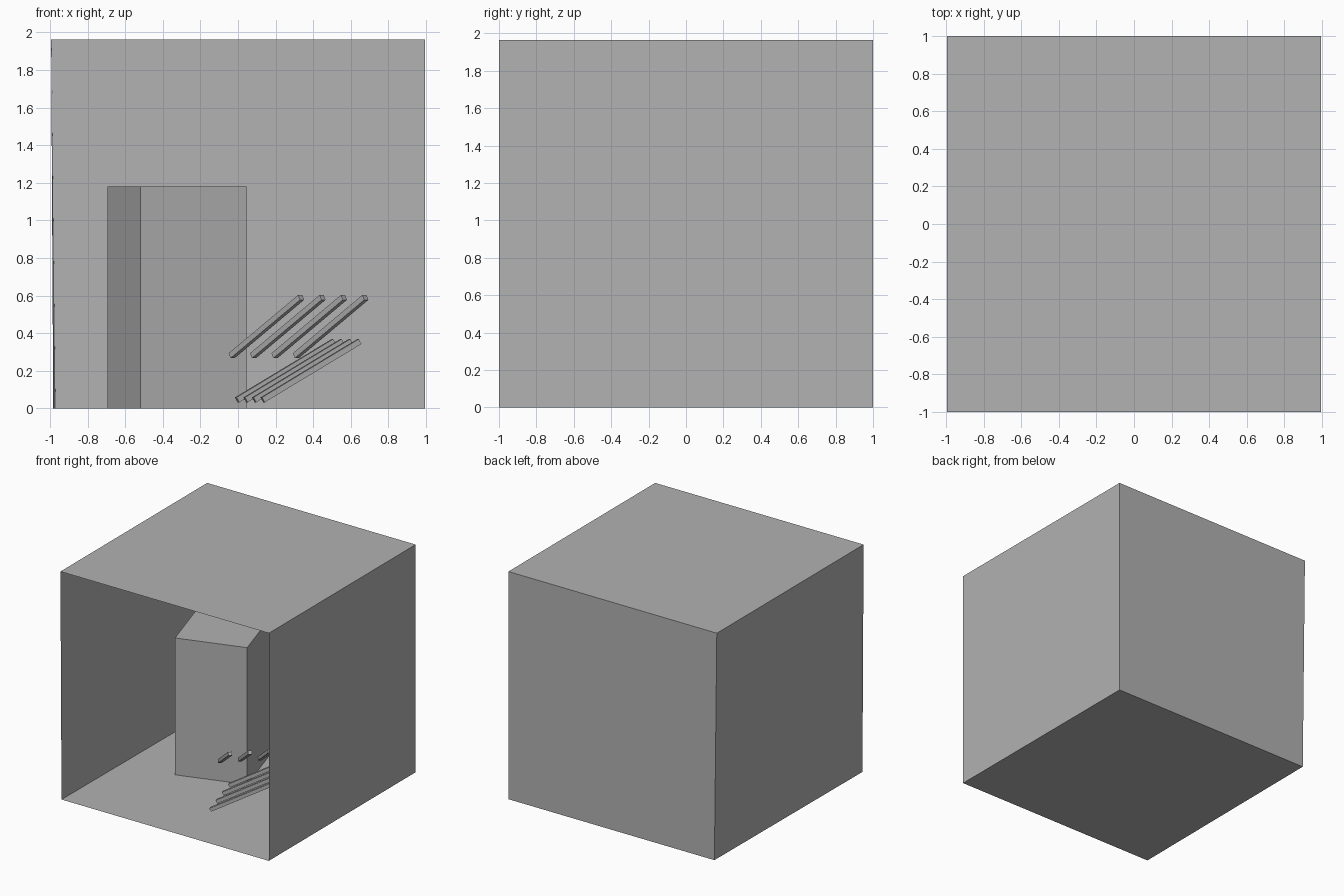
import bpy
from math import radians, sin, cos
from mathutils import Matrix, Vector

cube = bpy.data.objects.get("Cube")
if cube:
    bpy.data.objects.remove(cube, do_unlink=True)

# Single plain grey
grey = bpy.data.materials.new("plain_grey")
grey.use_nodes = True
colour = (0.445, 0.445, 0.445, 1)
grey.diffuse_color = colour
grey.node_tree.nodes["Principled BSDF"].inputs["Base Color"].default_value = colour


def add_mesh(name, verts, faces):
    mesh = bpy.data.meshes.new(name)
    mesh.from_pydata(verts, [], faces)
    mesh.materials.append(grey)
    obj = bpy.data.objects.new(name, mesh)
    bpy.context.collection.objects.link(obj)
    return obj


BOX_FACES = [(3, 2, 1, 0), (4, 5, 6, 7), (0, 1, 5, 4),
             (1, 2, 6, 5), (2, 3, 7, 6), (3, 0, 4, 7)]

# Room: thin walls, open at the front, left-hand wall leaning slightly
W, H = 0.994, 1.963
fl, fr = (-0.983, -1, 0), (W, -1, 0)
bl, br = (-0.971, 1, 0), (W, 1, 0)
tfl, tfr, tbl, tbr = (-W, -1, H), (W, -1, H), (-W, 1, H), (W, 1, H)
walls = {
    "floor": (fl, fr, br, bl),
    "ceiling": (tfl, tbl, tbr, tfr),
    "back_wall": (bl, br, tbr, tbl),
    "left_side_wall": (fl, bl, tbl, tfl),
    "right_side_wall": (br, fr, tfr, tbr),
}
for name, corners in walls.items():
    add_mesh(name, corners, [(0, 1, 2, 3)])

# Tall turned block
foot = [(-0.519, -0.117), (0.046, 0.059), (-0.129, 0.631), (-0.694, 0.452)]
add_mesh("tall_block", [(x, y, z) for z in (0, 1.18) for x, y in foot], BOX_FACES)


# Rows of parallel square rods, pitched upwards
def rod_row(name, centre, yaw, length=0.62, thick=0.03, gap=0.157):
    a = radians(yaw)
    side = Vector((-sin(a), cos(a), 0))
    turn = Matrix.Rotation(a, 4, 'Z') @ Matrix.Rotation(radians(-30), 4, 'Y')
    l, t = length / 2, thick / 2
    section = [(-l, -t), (l, -t), (l, t), (-l, t)]
    for i in range(4):
        rod = add_mesh(f"{name}_{i + 1}",
                       [(x, y, z) for z in (-t, t) for x, y in section], BOX_FACES)
        place = Vector(centre) + side * gap * (i - 1.5)
        rod.matrix_world = Matrix.Translation(place) @ turn


rod_row("lower_rod", (0.32, -0.255, 0.2), 16.8)
rod_row("upper_rod", (0.322, -0.23, 0.435), -46.5)
